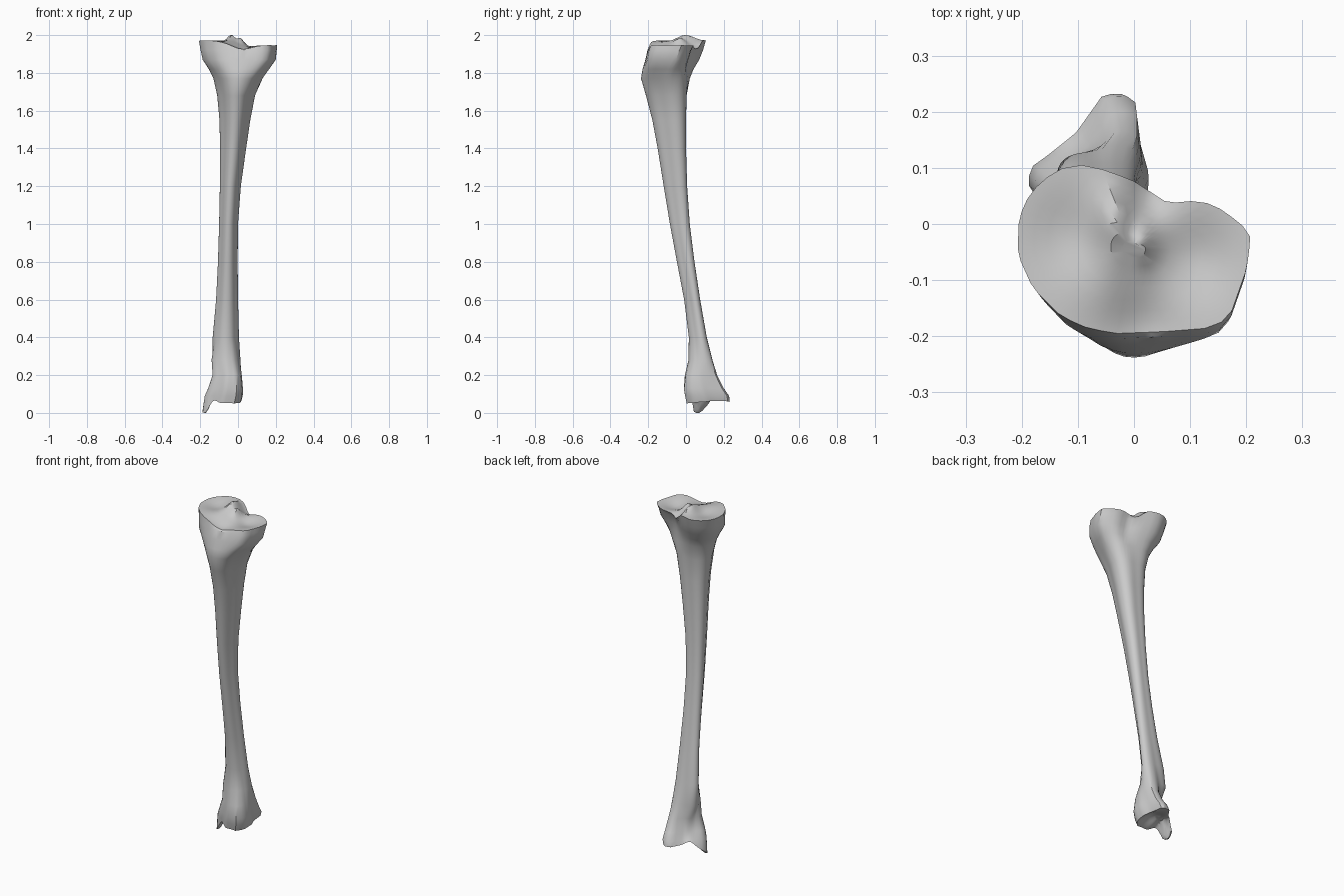
import bpy, bmesh, math
from mathutils import Vector

SIDES = 44

cube = bpy.data.objects.get("Cube")
if cube:
    bpy.data.objects.remove(cube, do_unlink=True)

# Outline of the two condyles, seen from above
PLATEAU = [(.207, -.025), (.19, 0), (.14, .035), (.1, .04), (.06, .036), (0, .075),
           (-.05, .095), (-.1, .105), (-.14, .095), (-.185, .055), (-.205, .01),
           (-.207, -.055), (-.18, -.115), (-.13, -.165), (-.08, -.187), (-.03, -.195),
           (.05, -.192), (.14, -.185), (.17, -.165), (.2, -.08)]
# Outline of the ankle end: side spur on -x, lip at the back
ANKLE = [(.025, .1), (.01, .15), (0, .23), (-.02, .238), (-.05, .235), (-.1, .165),
         (-.15, .125), (-.185, .1), (-.19, .07), (-.17, .04), (-.12, .025),
         (-.08, 0), (-.01, 0), (.02, .04)]
# Shaft stations: height, x range, y range
STATIONS = [(.09, -.176, .025, -.005, .228), (.13, -.158, .026, -.011, .2),
            (.2, -.135, .02, -.006, .165), (.28, -.14, .013, .013, .14),
            (.4, -.134, .005, .015, .11), (.6, -.116, 0, -.01, .075),
            (.8, -.106, -.002, -.048, .045), (1, -.1, 0, -.085, .02),
            (1.2, -.096, .015, -.118, .006), (1.4, -.095, .043, -.15, 0),
            (1.55, -.098, .065, -.178, 0), (1.68, -.11, .09, -.212, .003),
            (1.77, -.13, .13, -.238, .02), (1.82, -.155, .165, -.23, .04),
            (1.87, -.187, .2, -.215, .07), (1.92, -.198, .205, -.204, .09)]


def bounds(points):
    xs, ys = [p[0] for p in points], [p[1] for p in points]
    return min(xs), max(xs), min(ys), max(ys)


def fit(points, box):
    """Stretch a flat outline to fill a box."""
    a, b, c, d = bounds(points)
    x0, x1, y0, y1 = box
    return [Vector((x0 + (x - a) / (b - a) * (x1 - x0),
                    y0 + (y - c) / (d - c) * (y1 - y0))) for x, y in points]


def resample(points):
    """Cast evenly turned rays from the middle to the outline."""
    poly = fit(points, (-1, 1, -1, 1))
    out = []
    for i in range(SIDES):
        angle = math.tau * i / SIDES
        ray = Vector((math.cos(angle), math.sin(angle)))
        hits = []
        for p, q in zip(poly, poly[1:] + poly[:1]):
            edge = q - p
            den = ray.cross(edge)
            if abs(den) > 1e-9:
                dist, along = p.cross(edge) / den, p.cross(ray) / den
                if dist > 0 and -1e-6 <= along <= 1.000001:
                    hits.append(dist)
        out.append(ray * max(hits))
    return out


def rounded_triangle():
    """Shaft section with a crest at the front and a broad back."""
    pts = []
    for i in range(SIDES * 4):
        a = math.tau * i / (SIDES * 4)
        r = 1 + .13 * math.cos(3 * (a + math.pi / 2))
        pts.append((r * math.cos(a), r * math.sin(a)))
    return resample(pts)


def ease(v, lo, hi):
    t = min(max((v - lo) / (hi - lo), 0), 1)
    return t * t * (3 - 2 * t)


def bump(x, y, cx, cy, rx, ry):
    return math.exp(-((x - cx) / rx) ** 2 - ((y - cy) / ry) ** 2)


def knee_height(x, y):
    """Two shallow dishes, a central spine, a front slope and a rear notch."""
    z = 1.972 - .024 * ease(x, -.06, .06)
    z -= .018 * bump(x, y, -.12, -.02, .06, .07)
    z -= .025 * bump(x, y, .11, -.06, .06, .07)
    z += .035 * bump(x, y, -.035, .0, .028, .06)
    z += .03 * bump(x, y, .015, -.035, .022, .035)
    z -= .03 * bump(x, y, .0, -.19, .08, .07)
    z -= .025 * bump(x, y, .03, .06, .04, .04)
    return z


def ankle_height(x, y):
    """Hollow joint face with a hanging spur and a rear lip."""
    z = .045 + .045 * bump(x, y, -.05, .1, .06, .07)
    z += .03 * bump(x, y, -.125, .1, .025, .1)
    z += .015 * ease(y, .1, .22)
    z -= .055 * bump(x, y, -.175, .06, .026, .04)
    return max(z, 0)


plateau, ankle, shaft = resample(PLATEAU), resample(ANKLE), rounded_triangle()
bm = bmesh.new()


def add_ring(points, height):
    return [bm.verts.new((x, y, height(x, y))) for x, y in points]


def shrink(points, factor, centre):
    return [centre + (p - centre) * factor for p in points]


rings = []

# Ankle joint face, from its middle outwards
ankle_outline = fit(ankle, (-.187, .016, .004, .232))
ankle_mid = Vector((-.08, .1))
for f in (.15, .4, .6, .78, .92, 1):
    rings.append(add_ring(shrink(ankle_outline, f, ankle_mid), ankle_height))

# Shaft, blending ankle, triangle and plateau sections
for z, *box in STATIONS:
    low, high = 1 - ease(z, .1, .4), ease(z, 1.7, 1.9)
    mix = [a * low + p * high + s * (1 - low - high)
           for a, p, s in zip(ankle, plateau, shaft)]
    rings.append(add_ring(fit(mix, box), lambda x, y, h=z: h))

# Knee joint face, from its rim inwards
rim = fit(plateau, bounds(PLATEAU))
knee_mid = Vector((0, -.045))
for f in (1, .95, .86, .74, .6, .46, .32, .2, .1):
    rings.append(add_ring(shrink(rim, f, knee_mid), knee_height))

# Skin the rings and close both ends
for lower, upper in zip(rings, rings[1:]):
    for i in range(SIDES):
        j = (i + 1) % SIDES
        bm.faces.new((lower[i], lower[j], upper[j], upper[i]))
bm.faces.new(rings[0][::-1])
bm.faces.new(rings[-1])
bmesh.ops.recalc_face_normals(bm, faces=bm.faces)

mesh = bpy.data.meshes.new("shin_bone")
bm.to_mesh(mesh)
bm.free()
bone = bpy.data.objects.new("shin_bone", mesh)
bpy.context.collection.objects.link(bone)

# Plain grey bone
grey = bpy.data.materials.new("bone_grey")
grey.use_nodes = True
colour = (.6, .6, .6, 1)
grey.diffuse_color = colour
grey.node_tree.nodes["Principled BSDF"].inputs["Base Color"].default_value = colour
mesh.materials.append(grey)

bpy.ops.object.select_all(action='DESELECT')
bone.select_set(True)
bpy.context.view_layer.objects.active = bone
bpy.ops.object.shade_smooth_by_angle(angle=math.radians(35))
